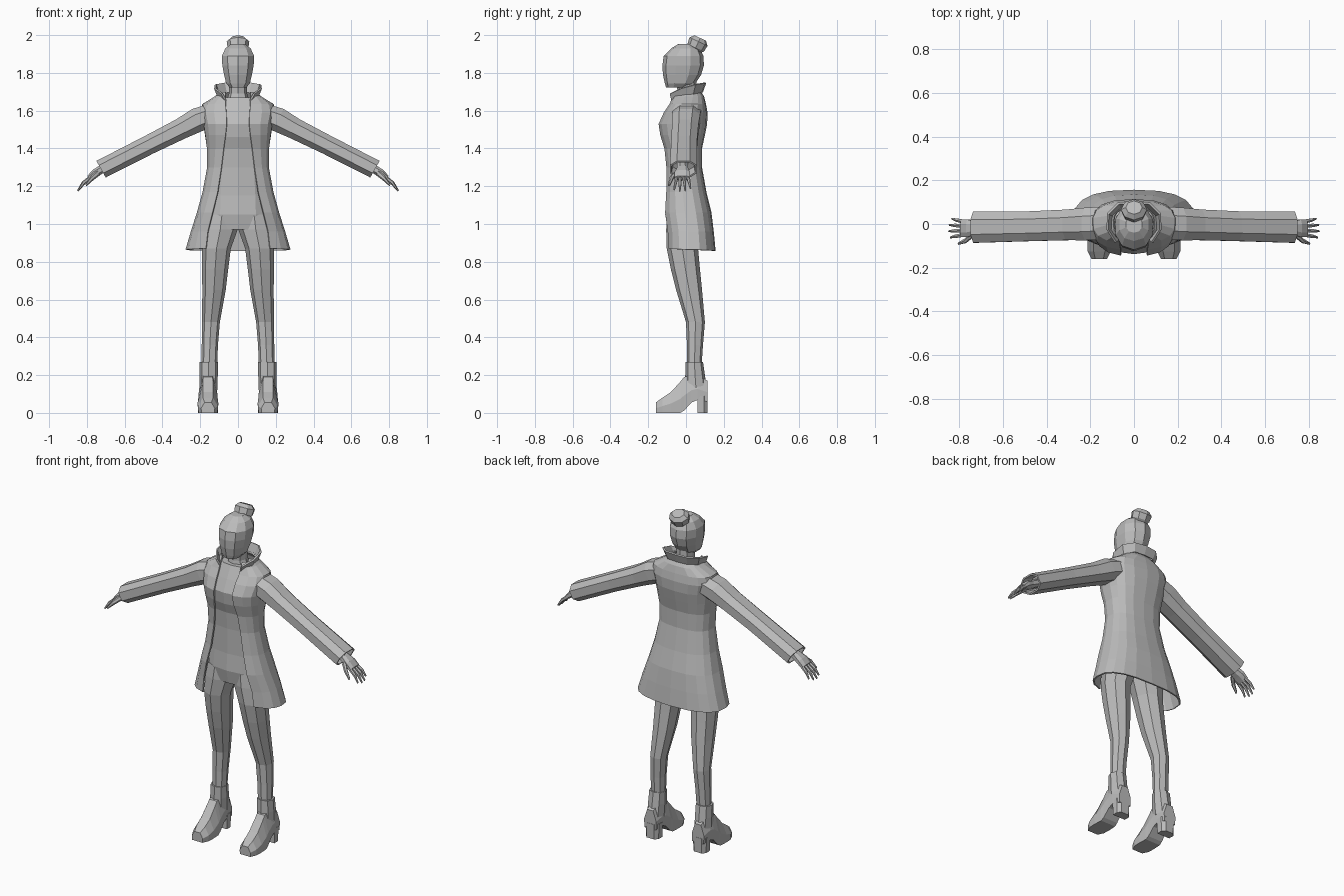
import bpy, bmesh, math
from mathutils import Vector, Matrix

grey = bpy.data.materials.new("plain grey")
grey.diffuse_color = (0.5, 0.5, 0.5, 1)


def finish(name, bm, mirror=False, thick=0):
    bmesh.ops.recalc_face_normals(bm, faces=bm.faces)
    me = bpy.data.meshes.new(name)
    bm.to_mesh(me)
    bm.free()
    me.materials.append(grey)
    ob = bpy.data.objects.new(name, me)
    bpy.context.collection.objects.link(ob)
    if mirror:
        ob.modifiers.new("mirror", 'MIRROR')
    if thick:
        m = ob.modifiers.new("thickness", 'SOLIDIFY')
        m.thickness = thick
    return ob


def loft(name, rings, closed=True, caps=True, mirror=False, thick=0):
    """Skin a list of point rings."""
    bm = bmesh.new()
    rows = [[bm.verts.new(p) for p in r] for r in rings]
    n = len(rows[0])
    for a, b in zip(rows, rows[1:]):
        for i in range(n if closed else n - 1):
            j = (i + 1) % n
            bm.faces.new((a[i], a[j], b[j], b[i]))
    if closed and caps:
        bm.faces.new(rows[0])
        bm.faces.new(rows[-1])
    return finish(name, bm, mirror, thick)


def power(v, p):
    return math.copysign(abs(v) ** p, v)


def ring(c, u, v, n=8, p=1.0, turn=0.0):
    """Superellipse ring round c with half axes u and v."""
    c, u, v = Vector(c), Vector(u), Vector(v)
    angles = [2 * math.pi * i / n + turn for i in range(n)]
    return [c + u * power(math.sin(a), p) - v * power(math.cos(a), p) for a in angles]


def level(z, hw, yf, yb, xc=0, n=10, p=0.85):
    """Horizontal ring given half width, front y and back y."""
    return ring((xc, (yf + yb) / 2, z), (hw, 0, 0), (0, (yb - yf) / 2, 0), n, p)


# head and neck
loft("head", [level(*r, p=0.9) for r in [
    (1.722, 0.045, -0.105, 0.01), (1.745, 0.066, -0.112, 0.05),
    (1.79, 0.077, -0.122, 0.08), (1.84, 0.087, -0.125, 0.095),
    (1.89, 0.089, -0.118, 0.092), (1.93, 0.07, -0.078, 0.072),
    (1.953, 0.038, -0.04, 0.035)]])
loft("neck", [level(*r, n=8) for r in [
    (1.63, 0.07, -0.055, 0.06), (1.69, 0.048, -0.045, 0.055), (1.77, 0.045, -0.05, 0.055)]])

# hair bun, tilted backwards
tilt = Matrix.Translation((0, 0.06, 1.952)) @ Matrix.Rotation(math.radians(-25), 4, 'X')
loft("hair_bun", [[tilt @ p for p in ring((0, 0, z), (r, 0, 0), (0, r * 0.88, 0), 8)]
                  for z, r in [(-0.05, 0.025), (-0.02, 0.055), (0.015, 0.06), (0.036, 0.038)]])

# shirt body seen through the open coat
loft("shirt", [level(*r, n=12, p=0.8) for r in [
    (0.97, 0.15, -0.095, 0.06), (1.05, 0.165, -0.11, 0.09), (1.15, 0.16, -0.102, 0.085),
    (1.3, 0.145, -0.102, 0.07), (1.4, 0.15, -0.11, 0.07), (1.46, 0.16, -0.13, 0.08),
    (1.53, 0.165, -0.138, 0.09), (1.6, 0.16, -0.105, 0.09), (1.67, 0.09, -0.07, 0.065)]])


# open coat: half rings from the front edge round to the middle of the back
def coat_row(z, edge, hw, yf, yb, p=0.78, n=8):
    a0 = math.asin((edge / hw) ** (1 / p))
    row = []
    for i in range(n + 1):
        a = a0 + (math.pi - a0) * i / n
        x = 0 if i == n else hw * power(math.sin(a), p)
        row.append((x, (yf + yb) / 2 - (yb - yf) / 2 * power(math.cos(a), p),
                    z - (0.013 * i / n if z < 0.9 else 0)))
    return row


loft("coat", [coat_row(*r) for r in [
    (0.87, 0.17, 0.278, -0.11, 0.157), (0.96, 0.16, 0.25, -0.115, 0.147),
    (1.06, 0.135, 0.218, -0.127, 0.135), (1.17, 0.108, 0.188, -0.116, 0.108),
    (1.3, 0.088, 0.164, -0.112, 0.085), (1.4, 0.076, 0.166, -0.12, 0.085),
    (1.47, 0.066, 0.176, -0.14, 0.1), (1.53, 0.06, 0.185, -0.148, 0.112),
    (1.59, 0.062, 0.2, -0.12, 0.114), (1.635, 0.066, 0.19, -0.09, 0.106),
    (1.675, 0.068, 0.125, -0.078, 0.096), (1.70, 0.066, 0.095, -0.07, 0.08)]],
    closed=False, mirror=True, thick=0.008)

# standing collar
loft("collar", [
    [(0.062, -0.072, 1.655), (0.1, -0.03, 1.675), (0.098, 0.035, 1.69), (0.06, 0.075, 1.70), (0, 0.08, 1.70)],
    [(0.08, -0.082, 1.692), (0.117, -0.025, 1.72), (0.115, 0.045, 1.74), (0.07, 0.09, 1.748), (0, 0.098, 1.75)]],
    closed=False, mirror=True, thick=0.01)

# sleeves with a recessed cuff; axis runs down and outwards
UP = Vector((0.49, 0, 0.87))


def arm_ring(x, y, z, half, hy, n=8, p=0.85):
    return ring((x, y, z), UP * half, (0, hy, 0), n, p, math.pi / n)


loft("sleeve", [arm_ring(*r) for r in [
    (0.12, 0.005, 1.585, 0.064, 0.08), (0.21, 0.0, 1.553, 0.069, 0.08),
    (0.3, -0.004, 1.505, 0.06, 0.075), (0.47, -0.01, 1.42, 0.055, 0.073),
    (0.725, -0.014, 1.29, 0.054, 0.077), (0.725, -0.014, 1.29, 0.045, 0.067),
    (0.67, -0.014, 1.318, 0.04, 0.06)]], mirror=True)

# hand: palm, four fingers and a thumb
loft("palm", [arm_ring(*r) for r in [
    (0.665, -0.018, 1.32, 0.024, 0.03), (0.725, -0.018, 1.288, 0.024, 0.032),
    (0.76, -0.02, 1.268, 0.022, 0.043), (0.79, -0.02, 1.243, 0.015, 0.043)]], mirror=True)
for i, (y, spread, reach) in enumerate([(-0.05, -0.012, 0.9), (-0.03, -0.003, 1.0),
                                        (-0.009, 0.005, 0.97), (0.011, 0.013, 0.8)]):
    path = [(0, 0, 0.011), (0.042, -0.032, 0.010), (0.07, -0.073, 0.005)]
    loft("finger_%d" % (i + 1),
         [arm_ring(0.779 + dx * reach, y + spread * k / 2, 1.248 + dz * reach, r, r * 0.9, 6, 1)
          for k, (dx, dz, r) in enumerate(path)], mirror=True)
loft("thumb", [arm_ring(*r, 6, 1) for r in [
    (0.738, -0.045, 1.272, 0.016, 0.016), (0.772, -0.077, 1.243, 0.013, 0.012),
    (0.805, -0.09, 1.205, 0.006, 0.006)]], mirror=True)

# trouser legs: z, half width, front y, back y, centre x
loft("trouser_leg", [level(*r, n=8, p=0.9) for r in [
    (1.05, 0.085, -0.1, 0.085, 0.085), (0.97, 0.092, -0.105, 0.08, 0.094),
    (0.87, 0.076, -0.102, 0.064, 0.114), (0.76, 0.069, -0.08, 0.074, 0.121),
    (0.65, 0.062, -0.052, 0.085, 0.127), (0.48, 0.047, 0.0, 0.1, 0.143),
    (0.36, 0.043, 0.005, 0.09, 0.149), (0.24, 0.041, 0.006, 0.082, 0.152)]], mirror=True)

# boots: shaft, foot stations along y, heel block
loft("boot_shaft", [level(*r, n=8, p=0.9) for r in [
    (0.27, 0.048, -0.002, 0.09, 0.155), (0.2, 0.049, -0.004, 0.1, 0.156),
    (0.12, 0.048, -0.005, 0.112, 0.157)]], mirror=True)
loft("boot_foot", [
    [(0.159 + s * hw, y, zb + t * (zt - zb)) for s, t in
     [(-0.95, 0), (0.95, 0), (1, 0.45), (0.5, 1), (-0.5, 1), (-1, 0.45)]]
    for y, zb, zt, hw in [
        (-0.16, 0, 0.055, 0.036), (-0.125, 0, 0.08, 0.053), (-0.08, 0, 0.11, 0.055),
        (-0.03, 0, 0.165, 0.052), (-0.01, 0.012, 0.19, 0.05), (0.03, 0.055, 0.2, 0.048),
        (0.06, 0.068, 0.2, 0.047), (0.114, 0.06, 0.17, 0.04)]], mirror=True)
loft("boot_heel", [[(0.158 + s * hw, y, z) for s, y in
                    [(-1, 0.06), (1, 0.06), (1, 0.095), (0.6, yb), (-0.6, yb), (-1, 0.095)]]
                   for z, hw, yb in [(0, 0.042, 0.113), (0.09, 0.045, 0.115)]], mirror=True)
